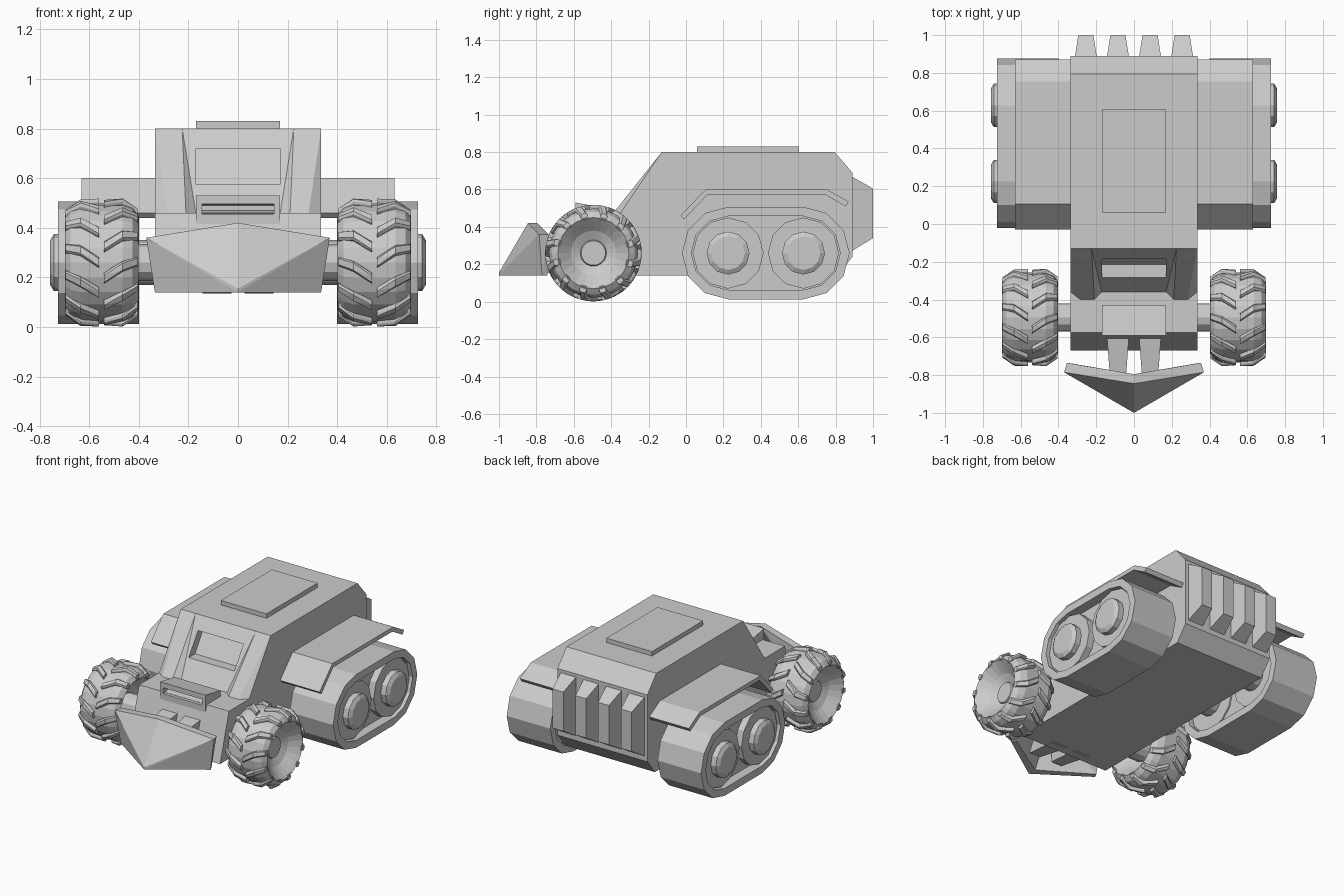
import bpy, bmesh
from math import sin, cos, pi, tau

cube = bpy.data.objects.get("Cube")
if cube:
    bpy.data.objects.remove(cube, do_unlink=True)

grey = bpy.data.materials.new("plain_grey")
grey.use_nodes = True
grey.diffuse_color = (0.6, 0.6, 0.6, 1)
grey.node_tree.nodes["Principled BSDF"].inputs["Base Color"].default_value = (0.6, 0.6, 0.6, 1)


def finish(name, bm, mirror=False):
    bmesh.ops.recalc_face_normals(bm, faces=bm.faces)
    mesh = bpy.data.meshes.new(name)
    bm.to_mesh(mesh)
    bm.free()
    mesh.materials.append(grey)
    obj = bpy.data.objects.new(name, mesh)
    bpy.context.collection.objects.link(obj)
    if mirror:
        obj.modifiers.new("mirror", "MIRROR").use_mirror_merge = False
    return obj


def loft(name, rings, mirror=False, closed=False):
    """Skin rings of points; cap the ends, or close the loop."""
    bm = bmesh.new()
    loops = [[bm.verts.new(p) for p in ring] for ring in rings]
    pairs = list(zip(loops, loops[1:]))
    if closed:
        pairs.append((loops[-1], loops[0]))
    else:
        bm.faces.new(loops[0])
        bm.faces.new(loops[-1])
    n = len(loops[0])
    for a, b in pairs:
        for i in range(n):
            j = (i + 1) % n
            bm.faces.new((a[i], a[j], b[j], b[i]))
    return finish(name, bm, mirror)


def prism(name, profile, x0, x1, mirror=False):
    """Extrude a (y, z) profile along x."""
    return loft(name, [[(x, y, z) for y, z in profile] for x in (x0, x1)], mirror)


def lathe(name, profile, y, z, sides, mirror=True):
    """Turn (x, radius) pairs around an axis along x."""
    return loft(name, [[(x, y + r * cos(tau * i / sides), z + r * sin(tau * i / sides))
                        for i in range(sides)] for x, r in profile], mirror)


def hulls(name, groups, mirror=True):
    """Wrap each group of points in a convex solid."""
    bm = bmesh.new()
    for points in groups:
        part = bmesh.new()
        for p in points:
            part.verts.new(p)
        bmesh.ops.convex_hull(part, input=part.verts)
        bmesh.ops.dissolve_limit(part, angle_limit=0.02, verts=part.verts, edges=part.edges)
        temp = bpy.data.meshes.new("temp")
        part.to_mesh(temp)
        part.free()
        bm.from_mesh(temp)
        bpy.data.meshes.remove(temp)
    return finish(name, bm, mirror)


def cut(target, cutter):
    mod = target.modifiers.new("cut", "BOOLEAN")
    mod.operation, mod.object, mod.solver = "DIFFERENCE", cutter, "EXACT"
    cutter.hide_render = True
    cutter.hide_viewport = True
    cutter.display_type = "WIRE"


# Hull with a recessed windscreen
W = 0.335
body = prism("body", [(-.67, .14), (-.575, .46), (-.36, .46), (-.13, .80), (.795, .80),
                      (.89, .69), (.89, .24), (.81, .14)], -W, W)
cut(body, prism("window_cutter", [(-.42, .575), (-.215, .575), (-.12, .72), (-.42, .72)], -.17, .17))
prism("roof_hatch", [(.06, .79), (.06, .83), (.605, .83), (.605, .79)], -.17, .17)

# Windscreen pillars, swelling towards the hood
hulls("windscreen_pillar", [[(.17, -.36, .46), (.21, -.40, .46), (.285, -.40, .46), (W, -.36, .46),
                             (.225, -.13, .80), (.285, -.13, .80), (W, -.13, .80), (.27, -.30, .46)]])

# Hood scoop
scoop = prism("hood_scoop", [(-.59, .415), (-.59, .53), (-.43, .50), (-.43, .44)], -.17, .17)
scoop_hole = prism("scoop_cutter", [(-.65, .445), (-.65, .50), (-.51, .49), (-.51, .47)], -.145, .145)
cut(scoop, scoop_hole)

# Plough blade and its arms
hulls("plough", [[(0, -.845, .42), (.37, -.785, .36), (0, -1, .155), (0, -1, .14),
                  (W, -.77, .14), (W, -.77, .155), (0, -.795, .42), (.355, -.735, .36),
                  (0, -.94, .14), (.32, -.74, .14)]])


def wedge(x, y0, y1, low, high):
    """Tapered block: wide at y0, narrow at y1."""
    return [(x + s * w, y, z) for s in (-1, 1)
            for w, y, zs in ((.058, y0, low), (.04, y1, high)) for z in zs]


hulls("plough_arm", [wedge(.085, -.60, -.84, (.135, .36), (.17, .32))])

# Rear fins
hulls("rear_fin", [wedge(x, .885, 1.0, (.27, .67), (.34, .605)) for x in (.085, .255)])

# Front wheels
WX, WY, WZ = .55, -.495, .26
lathe("front_axle", [(.30, .075), (.48, .075)], WY, WZ, 12)
half = [(.07, .065), (.06, .07), (.085, .12), (.135, .175), (.148, .19), (.125, .222), (.085, .238)]
lathe("front_wheel", [(WX + d, r) for d, r in half] + [(WX - d, r) for d, r in reversed(half)],
      WY, WZ, 24)


def lug(angle, side):
    """Slanted tread bar, from near the tyre centre over the shoulder."""
    bars = []
    path = [(.01, .232, 0), (.085, .232, .2), (.145, .192, .28)]
    for start, end in zip(path, path[1:]):
        points = []
        for d, r, turn in (start, end):
            for lift, spread in ((-.01, .085), (.016, .085), (.026, .055)):
                for s in (-1, 1):
                    a = angle + turn + s * spread
                    points.append((WX + side * d, WY - (r + lift) * cos(a), WZ + (r + lift) * sin(a)))
        bars.append(points)
    return bars


lugs = []
for i in range(12):
    lugs += lug(tau * i / 12, 1) + lug(tau * (i + .5) / 12, -1)
hulls("tyre_tread", lugs)

# Rear tracks
TY, TZ = (.225, .628), .26


def stadium(r):
    """Faceted outline wrapped around both track wheels."""
    back = [(TY[1] + r * cos(a), TZ + r * sin(a)) for a in [pi * (k / 6 - .5) for k in range(7)]]
    front = [(TY[0] + r * cos(a), TZ + r * sin(a)) for a in [pi * (k / 6 + .5) for k in range(7)]]
    return back + front


IN, OUT = .40, .725
loft("track", [[(x, y, z) for y, z in stadium(r)]
               for x, r in ((IN, .247), (OUT, .247), (OUT, .197), (IN, .197))], True, closed=True)
prism("track_core", stadium(.198), .44, .66, True)
for label, y in zip(("front", "back"), TY):
    lathe(label + "_track_wheel", [(.43, .19), (.705, .19)], y, TZ, 12)
    lathe(label + "_track_hub", [(.69, .115), (.742, .115), (.757, .09)], y, TZ, 12)
    lathe(label + "_track_axle", [(.30, .09), (.45, .09)], y, TZ, 12)

# Track guards
prism("track_guard", [(-.03, .46), (.105, .60), (.755, .60), (.87, .535), (.853, .51),
                      (.745, .572), (.115, .572), (-.01, .44)], .32, .63, True)
